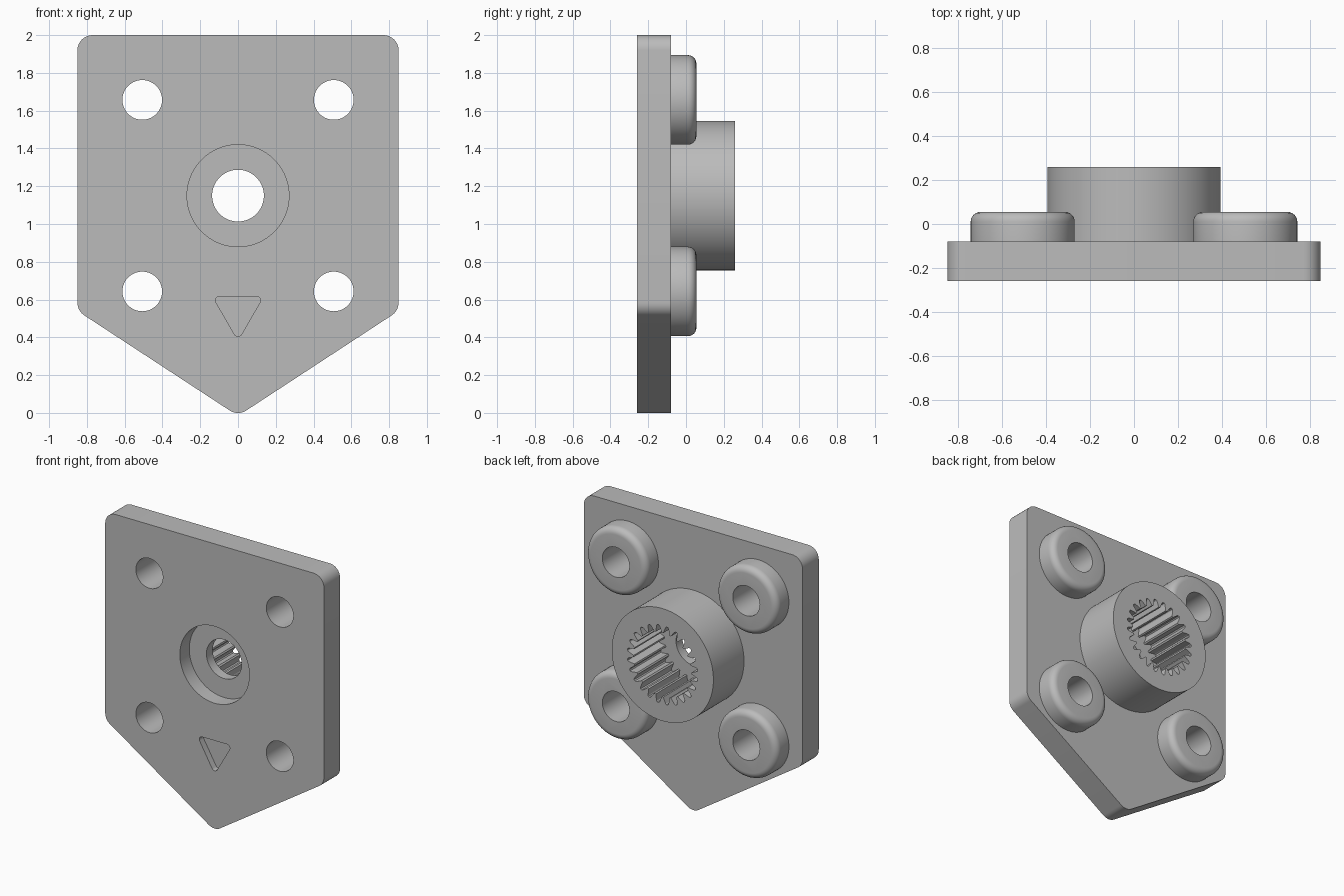
import bpy, bmesh
from math import sin, cos, pi, tau
from mathutils import Vector

cube = bpy.data.objects.get("Cube")
if cube:
    bpy.data.objects.remove(cube, do_unlink=True)

FRONT, PLATE_BACK, PAD_BACK, BOSS_BACK = -0.26, -0.08, 0.055, 0.26
HUB = (0, 1.15)
PADS = [(x, z) for x in (-0.507, 0.507) for z in (0.643, 1.657)]

steel = bpy.data.materials.new("plain_grey")
steel.use_nodes = True
GREY = (0.5, 0.5, 0.5, 1)
steel.diffuse_color = GREY
steel.node_tree.nodes["Principled BSDF"].inputs["Base Color"].default_value = GREY


def loft(name, sections):
    """Solid through equal-length outlines, each given as (y, [(x, z), ...])."""
    bm = bmesh.new()
    rings = [[bm.verts.new((x, y, z)) for x, z in pts] for y, pts in sections]
    for a, b in zip(rings, rings[1:]):
        for i in range(len(a)):
            j = (i + 1) % len(a)
            bm.faces.new((a[i], a[j], b[j], b[i]))
    bm.faces.new(rings[0])
    bm.faces.new(rings[-1])
    bmesh.ops.recalc_face_normals(bm, faces=bm.faces)
    mesh = bpy.data.meshes.new(name)
    bm.to_mesh(mesh)
    bm.free()
    obj = bpy.data.objects.new(name, mesh)
    bpy.context.collection.objects.link(obj)
    mesh.materials.append(steel)
    return obj


def prism(name, pts, y0, y1):
    return loft(name, [(y0, pts), (y1, pts)])


def circle(center, r, n=96):
    return [(center[0] + r * cos(tau * i / n), center[1] + r * sin(tau * i / n))
            for i in range(n)]


def rounded(corners, r, steps=8):
    """Polygon outline with every corner filleted to radius r."""
    pts = []
    for i, c in enumerate(corners):
        c = Vector(c)
        u = (Vector(corners[i - 1]) - c).normalized()
        v = (Vector(corners[(i + 1) % len(corners)]) - c).normalized()
        half = u.angle(v) / 2
        center = c + (u + v).normalized() * r / sin(half)
        start = c + u * r / math_tan(half) - center
        end = c + v * r / math_tan(half) - center
        sweep = start.angle(end)
        for k in range(steps + 1):
            t = k / steps
            p = center + (start * sin((1 - t) * sweep) + end * sin(t * sweep)) / sin(sweep)
            pts.append(tuple(p))
    return pts


def math_tan(a):
    return sin(a) / cos(a)


def spline_outline(center, r_tip, r_root, teeth):
    """Bore outline with rounded grooves between inward teeth."""
    pts = []
    shape = [(0.10, 0), (0.24, 0.5), (0.34, 0.88), (0.43, 1),
             (0.57, 1), (0.66, 0.88), (0.76, 0.5), (0.90, 0)]
    for i in range(teeth):
        for t, h in shape:
            a = tau * (i + t) / teeth
            r = r_tip + (r_root - r_tip) * h
            pts.append((center[0] + r * cos(a), center[1] + r * sin(a)))
    return pts


def combine(target, other, operation):
    mod = target.modifiers.new(operation, "BOOLEAN")
    mod.operation, mod.solver, mod.object = operation, "EXACT", other
    bpy.context.view_layer.objects.active = target
    bpy.ops.object.modifier_apply(modifier=mod.name)
    bpy.data.objects.remove(other, do_unlink=True)


# Pointed plate with rounded corners
shield = [(-0.85, 2), (-0.85, 0.54), (0, -0.016), (0.85, 0.54), (0.85, 2)]
bracket = prism("mounting_plate", rounded(shield, 0.08), FRONT, PLATE_BACK)

# Central boss on the back
combine(bracket, prism("boss", circle(HUB, 0.395, 128), -0.12, BOSS_BACK), "UNION")

# Four pads with a filleted outer rim
FILLET = 0.045
for p in PADS:
    rim = [(PAD_BACK - FILLET + FILLET * sin(a), circle(p, 0.237 - FILLET + FILLET * cos(a)))
           for a in (k * pi / 12 for k in range(7))]
    combine(bracket, loft("pad", [(-0.12, circle(p, 0.237))] + rim), "UNION")

# Bolt holes
for p in PADS:
    combine(bracket, prism("bolt_hole", circle(p, 0.105, 64), -1, 1), "DIFFERENCE")

# Counterbore, through hole and splined socket
combine(bracket, prism("counterbore", circle(HUB, 0.27), -1, -0.155), "DIFFERENCE")
combine(bracket, prism("through_hole", circle(HUB, 0.137, 64), -1, 1), "DIFFERENCE")
combine(bracket, prism("socket", spline_outline(HUB, 0.225, 0.275, 24), -0.085, 1), "DIFFERENCE")

# Triangular marker pocket on the front
marker = [(-0.135, 0.617), (0, 0.383), (0.135, 0.617)]
combine(bracket, prism("marker_pocket", rounded(marker, 0.022, 6), -1, FRONT + 0.045), "DIFFERENCE")

bpy.ops.object.select_all(action="DESELECT")
bracket.select_set(True)
bpy.context.view_layer.objects.active = bracket
bpy.ops.object.shade_smooth_by_angle(angle=pi / 7)
